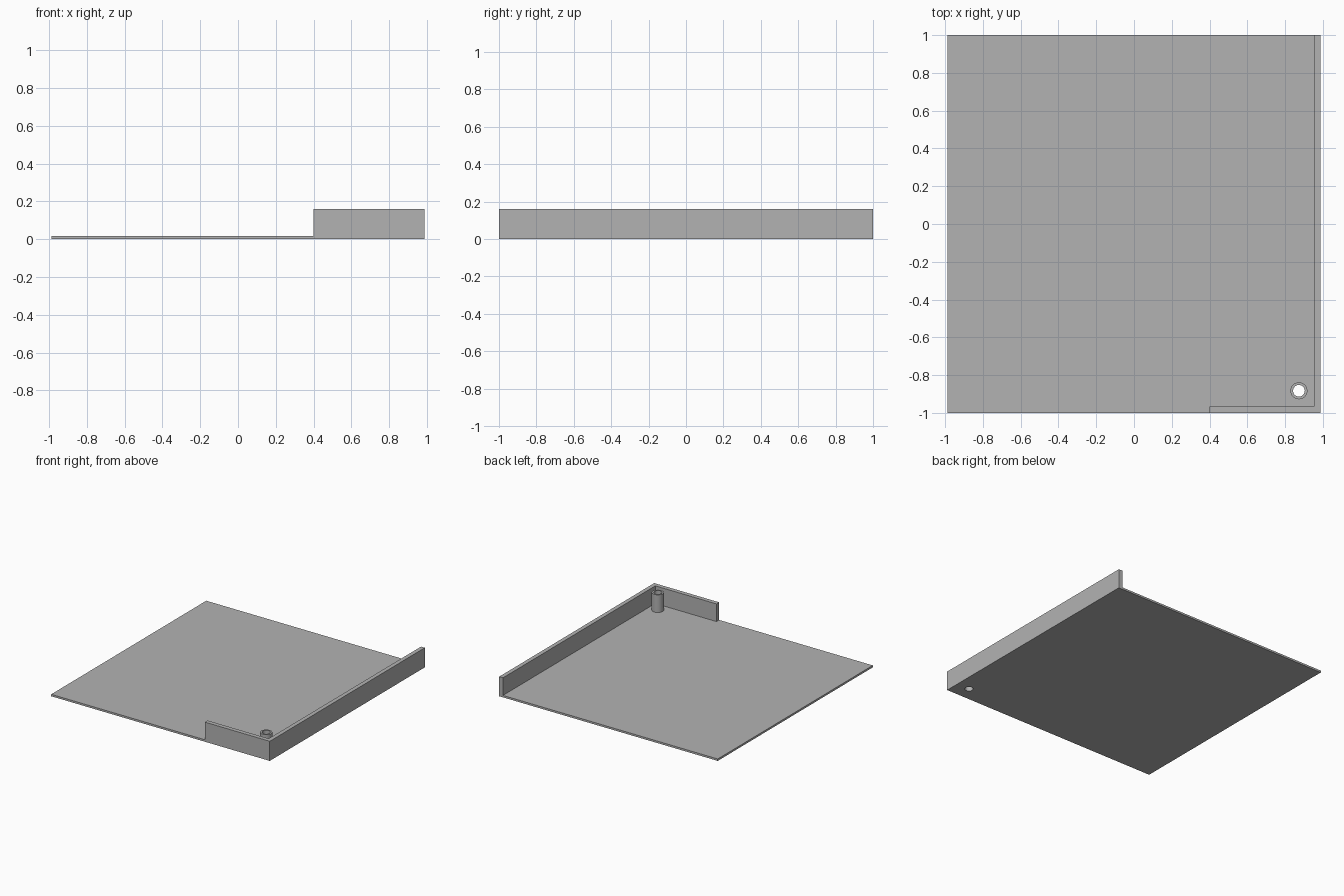
import bpy
import bmesh
from math import cos, sin, pi

cube = bpy.data.objects.get("Cube")
if cube:
    bpy.data.objects.remove(cube, do_unlink=True)

# Overall sizes
X, Y = 0.987, 1.0
FLOOR, TOP = 0.016, 0.16
WALL_X, WALL_Y, WALL_END = 0.953, -0.965, 0.4
POST_X, POST_Y, POST_R, BORE_R = 0.873, -0.883, 0.045, 0.031
SIDES = 32

grey = bpy.data.materials.new("plain_grey")
grey.use_nodes = True
colour = (0.45, 0.45, 0.45, 1)
grey.diffuse_color = colour
grey.node_tree.nodes["Principled BSDF"].inputs["Base Color"].default_value = colour


def add_object(name, bm):
    bmesh.ops.recalc_face_normals(bm, faces=bm.faces)
    mesh = bpy.data.meshes.new(name)
    bm.to_mesh(mesh)
    bm.free()
    obj = bpy.data.objects.new(name, mesh)
    mesh.materials.append(grey)
    bpy.context.collection.objects.link(obj)
    return obj


def prism(name, outline, z0, z1):
    """Upright solid from a flat outline."""
    bm = bmesh.new()
    face = bm.faces.new([bm.verts.new((x, y, z0)) for x, y in outline])
    new = bmesh.ops.extrude_face_region(bm, geom=[face])["geom"]
    verts = [v for v in new if isinstance(v, bmesh.types.BMVert)]
    bmesh.ops.translate(bm, verts=verts, vec=(0, 0, z1 - z0))
    if face.is_valid and len(bm.faces) < len(outline) + 2:
        bm.faces.new(face.verts)
    return add_object(name, bm)


def circle(radius):
    angles = [2 * pi * i / SIDES for i in range(SIDES)]
    return [(POST_X + radius * cos(a), POST_Y + radius * sin(a)) for a in angles]


def tube(name, z0, z1):
    """Hollow post with flat ring ends."""
    bm = bmesh.new()
    loops = [[bm.verts.new((x, y, z)) for x, y in circle(r)]
             for r, z in ((POST_R, z0), (POST_R, z1), (BORE_R, z1), (BORE_R, z0))]
    for k in range(4):
        a, b = loops[k], loops[(k + 1) % 4]
        for i in range(SIDES):
            j = (i + 1) % SIDES
            bm.faces.new((a[i], a[j], b[j], b[i]))
    return add_object(name, bm)


# Thin floor panel, fitted inside the walls
floor_panel = prism("floor_panel", [
    (-X, -Y), (WALL_END, -Y), (WALL_END, WALL_Y),
    (WALL_X, WALL_Y), (WALL_X, Y), (-X, Y)], 0, FLOOR)

# L-shaped wall along the left side and part of the front
prism("corner_wall", [
    (WALL_END, -Y), (X, -Y), (X, Y),
    (WALL_X, Y), (WALL_X, WALL_Y), (WALL_END, WALL_Y)], 0, TOP)

# Hollow screw post in the corner
post = tube("screw_post", FLOOR, TOP)

# Screw hole through the floor
cutter = prism("hole_cutter", circle(BORE_R), -0.1, 0.1)
cutter.hide_render = True
cutter.hide_viewport = True
hole = floor_panel.modifiers.new("screw_hole", "BOOLEAN")
hole.operation = "DIFFERENCE"
hole.solver = "EXACT"
hole.object = cutter

# Smooth the round post, keep its rims sharp
bpy.ops.object.select_all(action="DESELECT")
post.select_set(True)
bpy.context.view_layer.objects.active = post
bpy.ops.object.shade_smooth_by_angle(angle=pi / 6)
